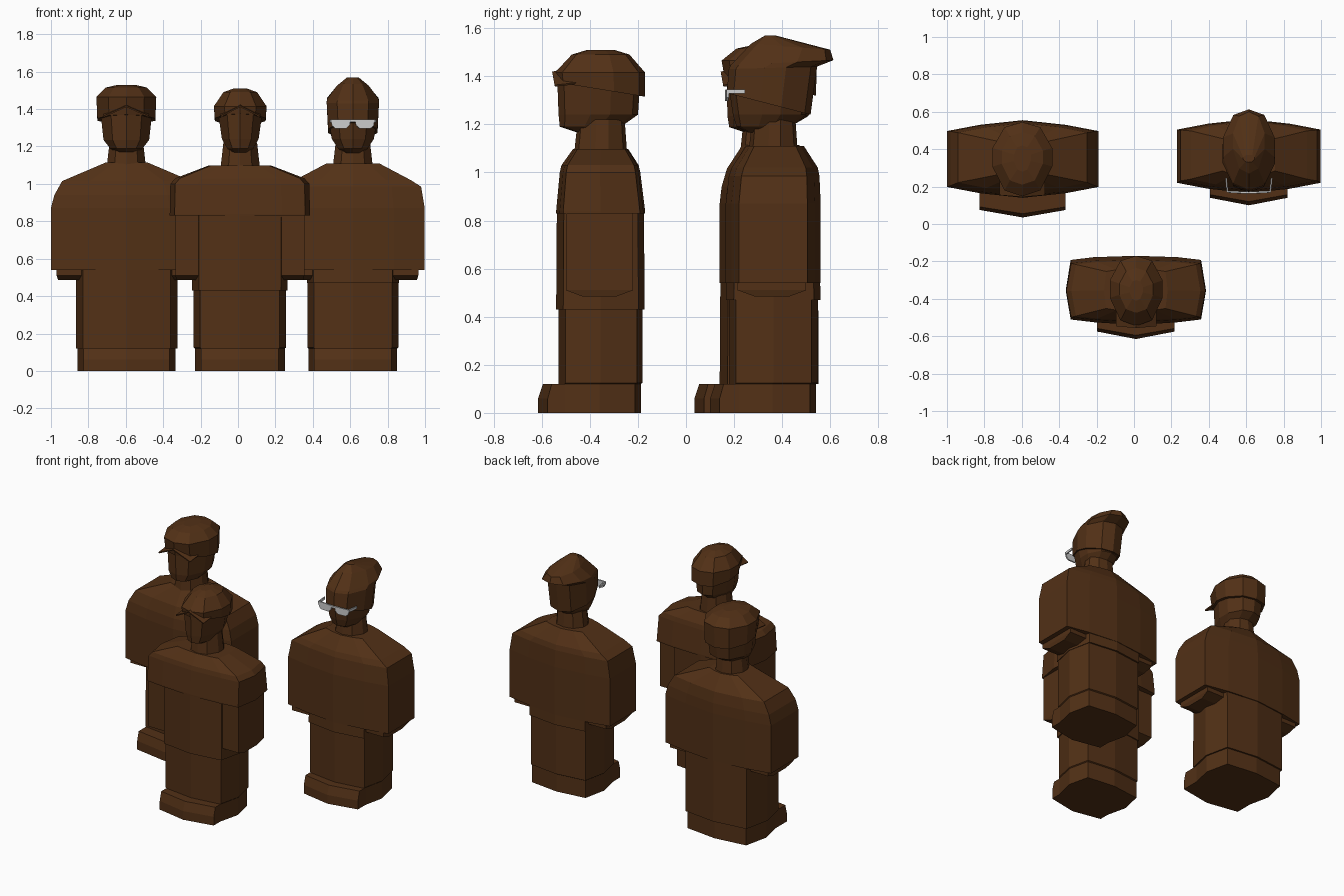
import bpy, bmesh

if "Cube" in bpy.data.objects:
    bpy.data.objects.remove(bpy.data.objects["Cube"])

brown = bpy.data.materials.new("dark_brown")
brown.diffuse_color = (0.085, 0.03, 0.008, 1)
brown.use_nodes = True
brown.node_tree.nodes["Principled BSDF"].inputs["Base Color"].default_value = brown.diffuse_color

# Half outlines, front centre to back centre: (share of half width, share of depth)
BODY = [(0, 0), (.86, .08), (1, .5), (.86, .93), (0, 1)]
WIDE = [(0, 0), (.57, .06), (1, .14), (1, .86), (.57, .94), (0, 1)]
ROUND_WIDE = [(0, 0), (.6, .04), (.93, .08), (1, .5), (.93, .94), (.6, .98), (0, 1)]
HEAD = [(0, 0), (.6, .08), (1, .4), (1, .65), (.6, .93), (0, 1)]
TOE = [(0, 0), (1, .16), (1, 1), (0, 1)]
BOX = [(-1, 0), (1, 0), (1, .5), (1, 1), (-1, 1), (-1, .5)]


def finish(bm, name, mat):
    bmesh.ops.recalc_face_normals(bm, faces=bm.faces)
    me = bpy.data.meshes.new(name)
    bm.to_mesh(me)
    bm.free()
    ob = bpy.data.objects.new(name, me)
    bpy.context.collection.objects.link(ob)
    if mat:
        me.materials.append(mat)
    return ob


def loft(name, cx, outline, levels, closed=False, mat=brown):
    """Stack of rings; each level is (z, half width, front y, back y, back tilt)."""
    ring = list(outline)
    if not closed:
        ring += [(-u, v) for u, v in reversed(outline) if u]
    bm = bmesh.new()
    rows = []
    for z, hx, yf, yb, *tilt in levels:
        t = tilt[0] if tilt else 0
        rows.append([bm.verts.new((cx + u * hx, yf + v * (yb - yf), z + t * v))
                     for u, v in ring])
    n = len(ring)
    for a, b in zip(rows, rows[1:]):
        for i in range(n):
            j = (i + 1) % n
            bm.faces.new((a[i], a[j], b[j], b[i]))
    bm.faces.new(rows[0])
    bm.faces.new(rows[-1])
    return finish(bm, name, mat)


def plate(name, polys, thick, mat):
    """Thin sheet made of polygons, thickened with solidify."""
    bm = bmesh.new()
    for p in polys:
        bm.faces.new([bm.verts.new(c) for c in p])
    bmesh.ops.remove_doubles(bm, verts=bm.verts, dist=1e-4)
    ob = finish(bm, name, mat)
    mod = ob.modifiers.new("thickness", 'SOLIDIFY')
    mod.thickness = thick
    mod.offset = 0
    return ob


def visor(name, cx, y, z, w):
    polys = [[(cx, y, z), (cx + s * w, y + .01, z - .055),
              (cx + s * w, y + .1, z - .045), (cx, y + .06, z + .015)] for s in (-1, 1)]
    plate(name, polys, .008, brown)


def figure(name, cx, hcx, body, hem, leg, toe, sleeve, shoulders, outline, hand, neck, face, hat):
    hx, yf, yb = body
    # trunk, legs and shoes
    loft(name + "_trunk", cx, BODY, [(hem, hx, yf, yb), (sleeve + .03, hx, yf + .003, yb - .003)])
    lx, lf, lb = leg
    loft(name + "_legs", cx, BODY, [(0, lx - .006, lf, lb - .008), (.12, lx - .006, lf, lb - .008),
                                    (.125, lx, lf, lb), (hem + .02, lx, lf, lb)])
    tx, tf = toe
    loft(name + "_shoes", cx, TOE, [(0, tx, tf, tf + .25), (.06, tx, tf, tf + .25),
                                    (.12, tx, tf + .02, tf + .25)])
    # shoulders with sleeves
    loft(name + "_shoulders", cx, outline, [(sleeve, *shoulders[0][1:])] + shoulders)
    # lower arms
    inner, outer, ha, hb = hand
    ym = (hb - ha) * .12
    for s, side in ((-1, "left"), (1, "right")):
        mid, half = cx + s * (inner + outer) / 2, (outer - inner) / 2
        loft(f"{name}_{side}_arm", mid, BOX,
             [(.485, half * .9, ha + ym * 2, hb - ym * 2), (.51, half, ha, hb),
              (sleeve + .02, half, ha, hb)], closed=True)
    # neck, face, headwear
    loft(name + "_neck", hcx, HEAD, [(1.08, neck[0] + .008, neck[1] - .015, neck[2] + .01),
                                     (1.22, neck[0] - .008, neck[1], neck[2])])
    loft(name + "_face", hcx, HEAD, face)
    loft(name + "_headwear", hcx, HEAD, hat)


# left figure, long coat and cap
figure("left_figure", -.595, -.597, (.272, .14, .552), .12, (.268, .15, .548), (.23, .035), .54,
       [(.87, .405, .14, .555), (.94, .387, .148, .552), (1.015, .345, .17, .54),
        (1.115, .11, .235, .47)], WIDE, (.2, .375, .21, .49), (.098, .24, .45),
       [(1.165, .05, .25, .38), (1.188, .085, .18, .43), (1.235, .122, .172, .51),
        (1.4, .14, .17, .53)],
       [(1.37, .155, .165, .54, -.05), (1.465, .16, .148, .545), (1.515, .11, .21, .49),
        (1.53, .045, .28, .42)])
visor("left_visor", -.597, .145, 1.415, .12)

# middle figure, short sleeves and cap
figure("middle_figure", .01, .012, (.255, -.54, -.172), .43, (.247, -.53, -.18), (.207, -.615), .83,
       [(.84, .375, -.54, -.17), (1.0, .372, -.525, -.19), (1.03, .345, -.518, -.197),
        (1.097, .17, -.47, -.24)], ROUND_WIDE, (.22, .345, -.5, -.22), (.098, -.45, -.255),
       [(1.165, .05, -.45, -.33), (1.19, .07, -.525, -.27), (1.24, .098, -.53, -.2),
        (1.38, .118, -.535, -.19)],
       [(1.375, .136, -.54, -.17, -.06), (1.415, .141, -.545, -.17), (1.49, .09, -.475, -.235),
        (1.51, .035, -.41, -.3)])
visor("middle_visor", .012, -.556, 1.415, .105)

# right figure, swept-back hair
RX = .614
figure("right_figure", RX, RX, (.246, .167, .56), .47, (.243, .178, .548), (.207, .1), .54,
       [(.87, .384, .165, .56), (.985, .365, .178, .555), (1.02, .31, .19, .548),
        (1.11, .14, .25, .49)], WIDE, (.2, .35, .215, .5), (.1, .275, .455),
       [(1.165, .05, .26, .39), (1.19, .08, .21, .44), (1.24, .112, .195, .5),
        (1.33, .125, .182, .51, -.04)],
       [(1.33, .132, .17, .518, -.09), (1.43, .14, .178, .545, .01), (1.445, .138, .185, .613, .022),
        (1.535, .085, .27, .6, -.025), (1.57, .03, .33, .37)])

# glasses: two lenses, bridge and temples
lenses = [[(RX + s * x, .168 + dy, z) for x, z, dy in
           ((.012, 1.343, 0), (.115, 1.345, .005), (.112, 1.312, .005), (.095, 1.297, .003),
            (.035, 1.297, 0), (.016, 1.315, 0))] for s in (-1, 1)]
plate("glasses_lenses", lenses, .01, None)
plate("glasses_bridge", [[(RX - .015, .168, 1.343), (RX + .015, .168, 1.343),
                          (RX + .015, .168, 1.33), (RX - .015, .168, 1.33)]], .01, None)
plate("glasses_temples", [[(RX + s * x, y, z) for x, y, z in
                           ((.114, .17, 1.345), (.122, .245, 1.345),
                            (.122, .245, 1.328), (.114, .17, 1.328))] for s in (-1, 1)], .008, None)
